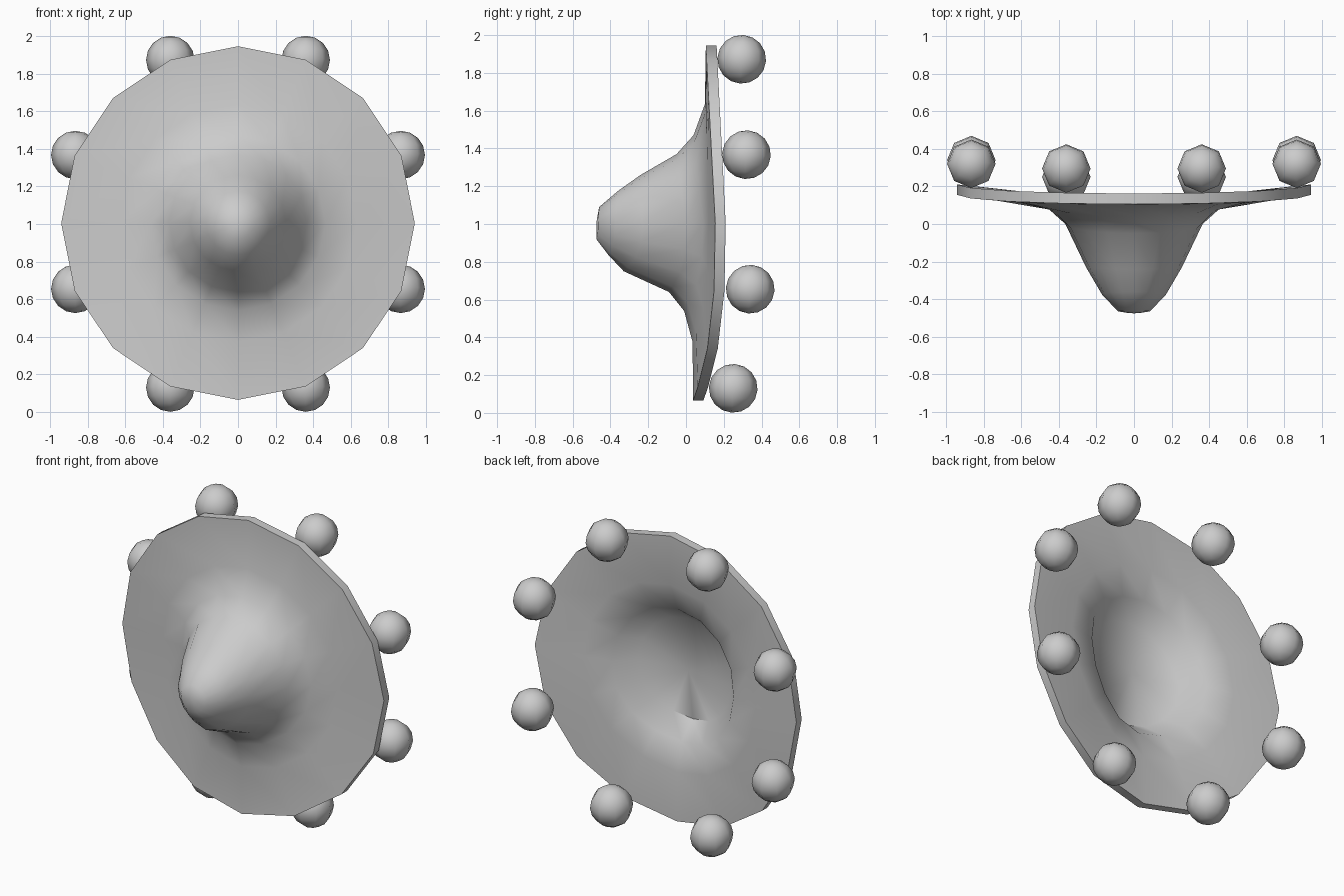
import bpy, bmesh
from math import sin, cos, pi, radians

if "Cube" in bpy.data.objects:
    bpy.data.objects.remove(bpy.data.objects["Cube"])

SIDES, CENTRE_Z = 16, 1.005

# Ring profiles: radius, then y at the sides, top and bottom of the ring
FRONT = [(0.940, 0.155, 0.105, 0.037), (0.630, 0.120, 0.100, 0.035),
         (0.465, 0.090, 0.040, -0.010), (0.365, 0.000, -0.050, -0.090),
         (0.255, -0.230, -0.240, -0.330), (0.170, -0.375, -0.360, -0.410),
         (0.085, -0.465, -0.460, -0.475)]
BACK = [(0.940, 0.210, 0.162, 0.092), (0.620, 0.175, 0.155, 0.090),
        (0.440, 0.140, 0.090, 0.045), (0.335, 0.015, -0.030, -0.070)]


def bend(ys, s):
    """Depth of the warped ring at height s (-1 bottom, 1 top)."""
    side, top, bottom = ys
    return side + ((top - side) * s if s > 0 else (bottom - side) * -s ** 3)


def add_ring(bm, r, *ys):
    verts = []
    for i in range(SIDES):
        a = 2 * pi * i / SIDES
        verts.append(bm.verts.new((r * cos(a), bend(ys, sin(a)), CENTRE_Z + r * sin(a))))
    return verts


# Warped dish with a front dome and a closed recess behind
bm = bmesh.new()
rings = [add_ring(bm, *p) for p in reversed(FRONT)] + [add_ring(bm, *p) for p in BACK]
for a, b in zip(rings, rings[1:]):
    for i in range(SIDES):
        j = (i + 1) % SIDES
        bm.faces.new((a[i], a[j], b[j], b[i]))
for ring, y in ((rings[0], -0.475), (rings[-1], -0.025)):
    tip = bm.verts.new((0, y, CENTRE_Z))
    for i in range(SIDES):
        bm.faces.new((tip, ring[i], ring[(i + 1) % SIDES]))
bmesh.ops.recalc_face_normals(bm, faces=bm.faces)
mesh = bpy.data.meshes.new("domed_dish")
bm.to_mesh(mesh)
bm.free()
dish = bpy.data.objects.new("domed_dish", mesh)
bpy.context.collection.objects.link(dish)
bpy.context.view_layer.objects.active = dish
dish.select_set(True)
bpy.ops.object.shade_smooth_by_angle(angle=radians(50))

# Eight balls behind the rim, mirrored left and right
for n, (x, y, z) in enumerate([(0.36, 0.295, 1.872), (0.865, 0.32, 1.367),
                               (0.865, 0.34, 0.655), (0.36, 0.25, 0.13)]):
    for side, name in ((-1, "left"), (1, "right")):
        bpy.ops.mesh.primitive_uv_sphere_add(segments=8, ring_count=8, radius=0.129,
                                             location=(side * x, y, z),
                                             rotation=(radians(-4), 0, 0))
        ball = bpy.context.object
        ball.name = f"rim_ball_{name}_{n + 1}"
        bpy.ops.object.shade_smooth()
